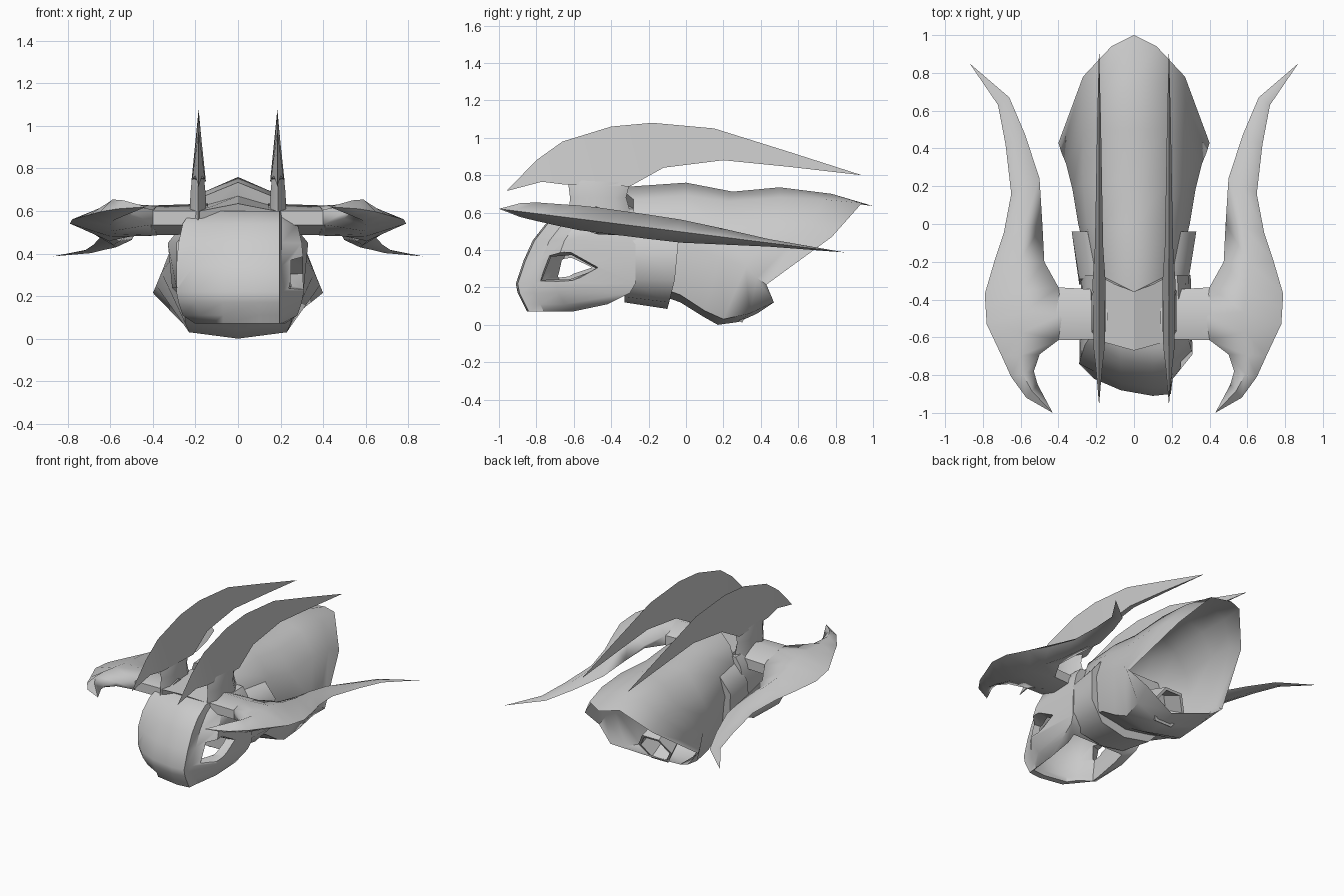
import bpy, bmesh, math
from mathutils import Vector

if "Cube" in bpy.data.objects:
    bpy.data.objects.remove(bpy.data.objects["Cube"])

GREY = (0.6, 0.6, 0.6, 1)
mat = bpy.data.materials.new("hull grey")
mat.use_nodes = True
mat.diffuse_color = GREY
mat.node_tree.nodes["Principled BSDF"].inputs["Base Color"].default_value = GREY


def shade(ob, angle):
    bpy.ops.object.select_all(action="DESELECT")
    ob.select_set(True)
    bpy.context.view_layer.objects.active = ob
    bpy.ops.object.shade_smooth_by_angle(angle=math.radians(angle))


def loft(name, rings, start=True, end=True, angle=40):
    """Skin closed rings of equal length, optionally capping the ends."""
    bm = bmesh.new()
    rows = [[bm.verts.new(p) for p in ring] for ring in rings]
    n = len(rows[0])
    for a, b in zip(rows, rows[1:]):
        for i in range(n):
            j = (i + 1) % n
            bm.faces.new((a[i], a[j], b[j], b[i]))
    if start:
        bm.faces.new(rows[0][::-1])
    if end:
        bm.faces.new(rows[-1])
    bmesh.ops.remove_doubles(bm, verts=bm.verts, dist=0.0005)
    bmesh.ops.recalc_face_normals(bm, faces=bm.faces)
    mesh = bpy.data.meshes.new(name)
    bm.to_mesh(mesh)
    bm.free()
    mesh.materials.append(mat)
    ob = bpy.data.objects.new(name, mesh)
    bpy.context.collection.objects.link(ob)
    shade(ob, angle)
    return ob


def carve(target, cutter):
    """Subtract a cutter from a part and drop the cutter."""
    cutter.hide_render = True
    cut = target.modifiers.new("carve", "BOOLEAN")
    cut.object = cutter
    cut.operation = "DIFFERENCE"
    cut.solver = "EXACT"
    bpy.context.view_layer.objects.active = target
    bpy.ops.object.modifier_apply(modifier=cut.name)
    bpy.data.objects.remove(cutter)


def both(half):
    """Complete a half ring that runs from the top centre to the bottom centre."""
    return half + [(-x, y, z) for x, y, z in half[-2:0:-1]]


# Hull: hood that opens backward and downward
hull = [
    [(0, -.36, .735), (.16, -.28, .67), (.2, -.28, .55), (.23, -.28, .4), (.2, -.2, .22), (0, -.2, .18)],
    [(0, 0, .76), (.16, 0, .69), (.25, 0, .57), (.295, 0, .42), (.25, -.03, .16), (0, -.03, .12)],
    [(0, .25, .712), (.17, .22, .66), (.27, .22, .52), (.325, .18, .36), (.25, .1, .075), (0, .09, .045)],
    [(0, .5, .735), (.17, .5, .68), (.27, .48, .54), (.36, .32, .31), (.23, .2, .03), (0, .17, 0)],
    [(0, .78, .7), (.16, .74, .67), (.27, .66, .53), (.385, .38, .25), (.25, .34, .06), (0, .28, .015)],
    [(0, 1, .635), (.12, .94, .65), (.27, .78, .47), (.4, .43, .215), (.28, .47, .12), (0, .38, .06)],
]
loft("hull", [both(r) for r in hull], end=False, angle=60)

# Nozzle: open six-sided tube inside the hull opening
axis = Vector((0, .88, -.47))
up = Vector((0, .47, .88))


def hexagon(distance, radius):
    c = Vector((0, .1, .25)) + axis * distance
    return [c + radius * (math.cos(a) * Vector((1, 0, 0)) + math.sin(a) * up)
            for a in (math.pi * k / 3 for k in range(6))]


loft("nozzle", [hexagon(.05, .1), hexagon(.29, .135), hexagon(.29, .115), hexagon(.12, .1)], start=False)

# Collar between head and hull
collar = [
    [(0, -.29, .55), (.2, -.29, .55), (.29, -.29, .45), (.29, -.32, .24), (.18, -.33, .15), (0, -.33, .12)],
    [(0, -.04, .56), (.24, -.04, .56), (.33, -.04, .45), (.31, -.06, .24), (.2, -.09, .12), (0, -.1, .085)],
]
loft("collar", [both(r) for r in collar], angle=60)


# Head: horizontal slices, slightly skewed toward the left cheek
def slice_at(z, front, cheek, width, back):
    return [(-width, back, z), (-width - .01, cheek, z), (-width + .07, front + .09, z),
            (-.07, front + .03, z), (.1, front, z), (.195, front + .01, z),
            (.205, front + .09, z), (width + .03, cheek + .05, z), (width + .02, back, z)]


head = loft("head", [
    slice_at(.07, -.85, -.66, .19, -.62),
    slice_at(.11, -.87, -.7, .25, -.42),
    slice_at(.17, -.9, -.73, .27, -.3),
    slice_at(.22, -.91, -.74, .28, -.27),
    slice_at(.34, -.87, -.74, .28, -.27),
    slice_at(.45, -.82, -.7, .27, -.27),
    slice_at(.54, -.75, -.64, .25, -.27),
    slice_at(.6, -.66, -.58, .21, -.27)])

# Hollow inside of the head, open underneath
hollow = [slice_at(z, front, cheek, width, -.36) for z, front, cheek, width in
          ((-.1, -.79, -.64, .16), (.11, -.81, -.66, .19), (.25, -.84, -.68, .22),
           (.4, -.77, -.64, .21), (.5, -.66, -.57, .17))]
carve(head, loft("hollow_cutter", hollow))

# Cheek windows: flared openings, the left one larger
small = [(-.67, .26), (-.66, .345), (-.61, .352), (-.51, .305), (-.63, .265)]
large = [(-.77, .24), (-.72, .365), (-.61, .365), (-.49, .3), (-.63, .25)]
mouth = [(-.8, .22), (-.75, .38), (-.62, .4), (-.46, .31), (-.6, .23)]
carve(head, loft("cheek_cutter", [[(x, y, z) for y, z in shape] for x, shape in
                                  ((-.36, mouth), (-.2, small), (.2, large), (.36, mouth))]))
shade(head, 45)

# Head roof: low ridge between the fins
loft("head_roof", [
    [(-.18, -.62, .55), (-.18, -.62, .6), (0, -.67, .635), (.18, -.62, .6), (.18, -.62, .55)],
    [(-.18, -.28, .55), (-.18, -.28, .62), (0, -.34, .67), (.18, -.28, .62), (.18, -.28, .55)]], angle=20)

# Crescent wing stations: outer edge, inner edge, rise, drop, half thickness of inner edge
wing = [
    ((.43, -1), (.43, -1), 0, 0, 0),
    ((.57, -.92), (.51, -.85), .045, .03, 0),
    ((.65, -.81), (.53, -.78), .06, .04, .005),
    ((.7, -.7), (.5, -.69), .065, .05, .015),
    ((.78, -.53), (.4, -.615), .072, .06, .035),
    ((.785, -.45), (.38, -.48), .074, .06, .07),
    ((.79, -.37), (.4, -.335), .072, .06, .035),
    ((.74, -.2), (.475, -.2), .07, .06, .01),
    ((.69, -.05), (.485, 0), .065, .058, 0),
    ((.65, .16), (.5, .24), .045, .04, 0),
    ((.68, .42), (.575, .47), .02, .02, 0),
    ((.72, .63), (.66, .67), .01, .01, 0),
    ((.87, .85), (.87, .85), 0, 0, 0),
]


def wing_ring(side, outer, inner, rise, drop, rim):
    def edge(p, t=0):
        return (side * p[0], p[1], .62 - .126 * (p[1] + 1) + t)
    mid = [(a + b) / 2 for a, b in zip(outer, inner)]
    return [edge(outer), edge(mid, rise), edge(inner, rim), edge(inner, -rim), edge(mid, -drop)]


# Fin stations: sharp upper edge, lower edge, half thickness of the lower edge
fin = [
    ((-.96, .715), (-.96, .715), 0),
    ((-.8, .88), (-.77, .765), .016),
    ((-.66, .98), (-.65, .75), .03),
    ((-.4, 1.06), (-.3, .74), .034),
    ((-.18, 1.08), (-.12, .84), .022),
    ((.15, 1.05), (.2, .88), .016),
    ((.55, .925), (.55, .845), .01),
    ((.94, .8), (.94, .8), 0),
]

for side, label in ((1, "left"), (-1, "right")):
    loft("wing_" + label, [wing_ring(side, *s) for s in wing], angle=75)
    # Strut joining the wing to the head
    loft("wing_strut_" + label, [
        [(side * x, y, z) for y, z in ((a, .6), (-.48, top), (b, .57), (b, .5), (-.48, low), (a, .535))]
        for x, a, b, top, low in ((.14, -.61, -.35, .635, .49), (.41, -.615, -.335, .626, .487))], angle=60)
    loft("fin_" + label, [[(side * .185, *top), (side * .185 + t, *low), (side * .185 - t, *low)]
                          for top, low, t in fin], angle=50)
    # Fin root, running down into the head
    loft("fin_root_" + label, [
        [(side * .188 + dx * w, y, z) for dx, y in
         ((-1, a + .06), (0, a), (1, a + .06), (1, b - .06), (0, b), (-1, b - .06))]
        for z, a, b, w in ((.54, -.63, -.28, .04), (.68, -.62, -.32, .036), (.76, -.63, -.3, .028),
                           (.82, -.58, -.34, .012))], angle=40)
